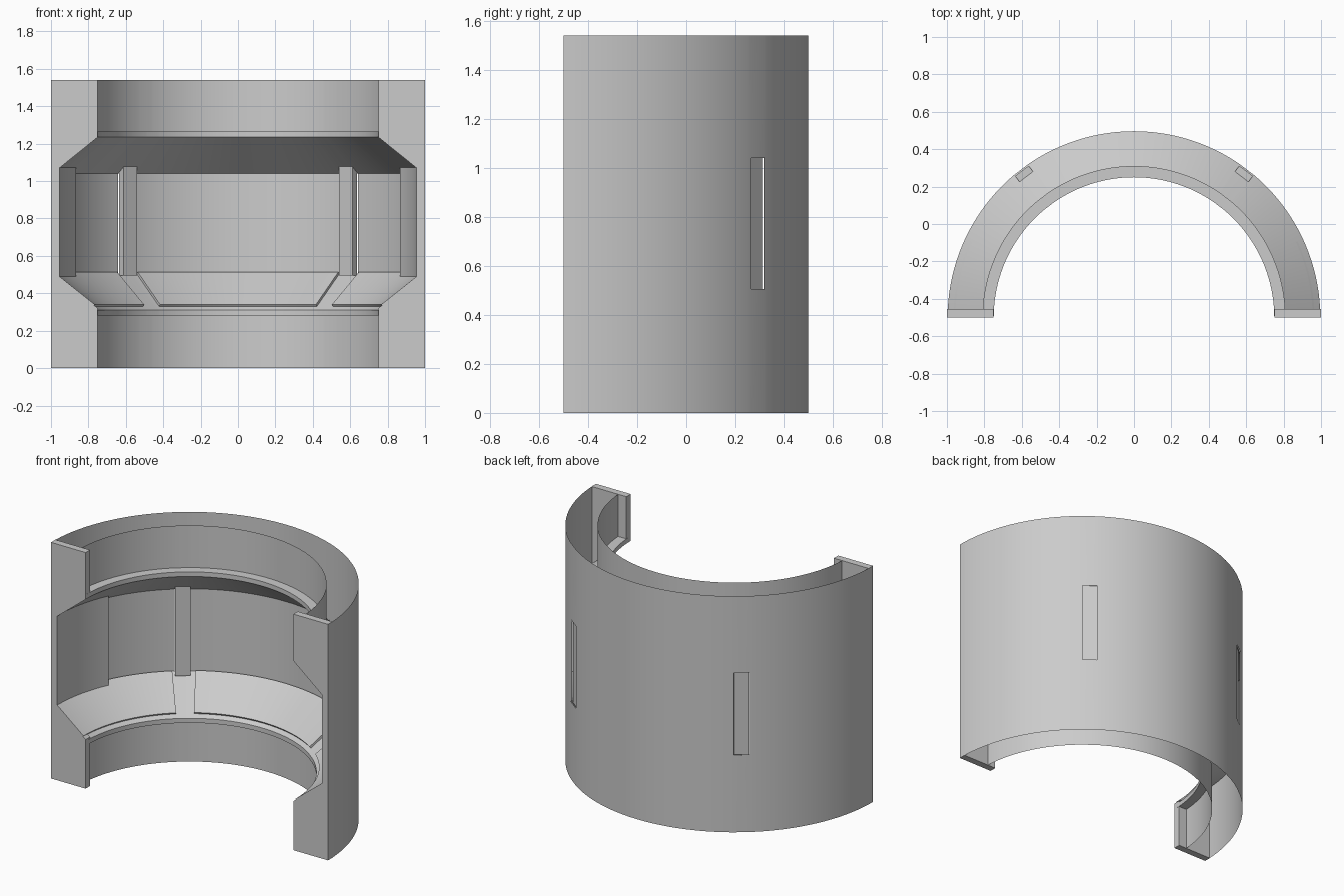
import bpy, bmesh, math

if "Cube" in bpy.data.objects:
    bpy.data.objects.remove(bpy.data.objects["Cube"])

CY = -0.5                    # arc centre in y
H = 1.54                     # total height
SLOTS = (52.6, 127.4)        # rib directions in degrees
HALF = 2.66                  # half slot width in degrees


def finish(name, bm):
    mesh = bpy.data.meshes.new(name)
    bm.to_mesh(mesh)
    bm.free()
    ob = bpy.data.objects.new(name, mesh)
    bpy.context.collection.objects.link(ob)
    bpy.ops.object.select_all(action='DESELECT')
    ob.select_set(True)
    bpy.context.view_layer.objects.active = ob
    bpy.ops.object.shade_smooth_by_angle(angle=math.radians(25))
    return ob


def lathe(name, profile, a0=0, a1=180, closed=False, slot_row=None):
    """Sweep an (r, z) profile around the arc centre, optionally leaving slots open."""
    n = max(2, round((a1 - a0) / 1.8))
    angles = [a0 + (a1 - a0) * i / n for i in range(n + 1)]
    if slot_row is not None:
        angles = [a for a in angles if all(abs(a - s) > HALF + 0.1 for s in SLOTS)]
        angles = sorted(angles + [s + d for s in SLOTS for d in (-HALF, HALF)])
    bm = bmesh.new()
    rings = []
    for a in angles:
        c, s = math.cos(math.radians(a)), math.sin(math.radians(a))
        rings.append([bm.verts.new((r * c, CY + r * s, z)) for r, z in profile])
    k = len(profile)
    for i in range(len(angles) - 1):
        mid = (angles[i] + angles[i + 1]) / 2
        for j in range(k if closed else k - 1):
            if j == slot_row and any(abs(mid - s) < HALF for s in SLOTS):
                continue
            j2 = (j + 1) % k
            bm.faces.new((rings[i][j], rings[i + 1][j], rings[i + 1][j2], rings[i][j2]))
    if closed:
        bm.faces.new(rings[0])
        bm.faces.new(rings[-1])
        bmesh.ops.recalc_face_normals(bm, faces=bm.faces)
    return finish(name, bm)


def prism(name, pts, offset):
    """Closed solid from a planar outline moved along an offset."""
    bm = bmesh.new()
    face = bm.faces.new([bm.verts.new(p) for p in pts])
    res = bmesh.ops.extrude_face_region(bm, geom=[face])
    verts = [v for v in res['geom'] if isinstance(v, bmesh.types.BMVert)]
    bmesh.ops.translate(bm, verts=verts, vec=offset)
    bmesh.ops.recalc_face_normals(bm, faces=bm.faces)
    return finish(name, bm)


# thin outer shell, open at top and bottom
lathe("outer_wall", [(1, 0), (1, 0.505), (1, 1.04), (1, H)], slot_row=1)

# inner lining: collars, lips, chamfers and the wide middle
lathe("inner_wall", [(0.81, H), (0.81, 1.265), (0.75, 1.265), (0.75, 1.235),
                     (0.996, 1.04), (0.996, 0.505), (0.75, 0.31), (0.75, 0.28),
                     (0.81, 0.28), (0.81, 0)], slot_row=4)

# front end plates
for side, sx in (("left", -1), ("right", 1)):
    outline = [(0.75, 0), (1, 0), (1, H), (0.75, H), (0.75, 1.235),
               (0.955, 1.07), (0.955, 0.485), (0.75, 0.32)]
    prism("end_plate_" + side, [(sx * x, CY, z) for x, z in outline], (0, 0.045, 0))

# thick wall panels beside the end plates
panel = [(0.955, 0.49), (0.994, 0.51), (0.994, 1.04), (0.955, 1.073)]
lathe("side_panel_right", panel, 0, 25, closed=True)
lathe("side_panel_left", panel, 155, 180, closed=True)

# raised slabs on the lower chamfer
slab = [(0.774, 0.329), (0.766, 0.34), (0.984, 0.513), (0.994, 0.503)]
for name, a0, a1 in (("right", 0, 49), ("back", 57, 123), ("left", 131, 180)):
    lathe("floor_slab_" + name, slab, a0, a1, closed=True)

# upright ribs, set just behind the open slots
for name, a in zip(("right", "left"), SLOTS):
    c, s = math.cos(math.radians(a)), math.sin(math.radians(a))
    base = [(r * c - t * s, CY + r * s + t * c, 0.495)
            for r, t in ((0.948, -0.0455), (0.987, -0.0455), (0.987, 0.0455), (0.948, 0.0455))]
    prism("rib_" + name, base, (0, 0, 0.587))
